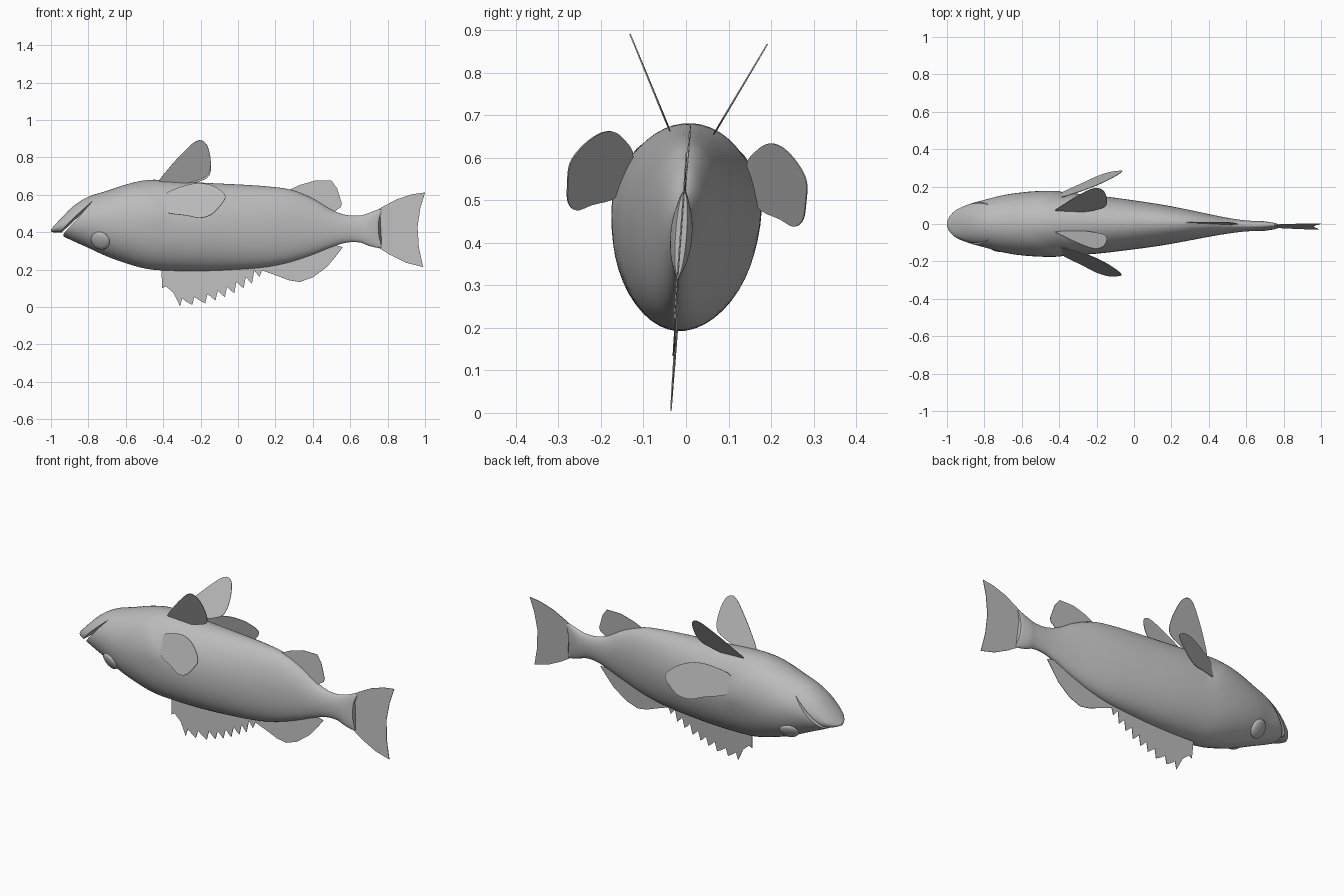
import bpy, bmesh, math
from mathutils import Matrix, Vector

old = bpy.data.objects.get("Cube")
if old:
    bpy.data.objects.remove(old, do_unlink=True)

# One matte grey for the whole fish
grey = bpy.data.materials.new("grey")
grey.use_nodes = True
grey.diffuse_color = (0.5, 0.5, 0.5, 1)
bsdf = next(n for n in grey.node_tree.nodes if n.type == 'BSDF_PRINCIPLED')
bsdf.inputs["Base Color"].default_value = (0.5, 0.5, 0.5, 1)
bsdf.inputs["Roughness"].default_value = 0.7

# The symmetric fish lies belly up, rolled a few degrees
PIVOT = Vector((0, 0, 0.45))
POSE = (Matrix.Translation(PIVOT + Vector((0, -0.004, 0)))
        @ Matrix.Rotation(math.radians(-0.4), 4, 'Z')
        @ Matrix.Rotation(math.radians(-4.3), 4, 'X')
        @ Matrix.Translation(-PIVOT))


def finish(name, bm):
    bmesh.ops.recalc_face_normals(bm, faces=bm.faces[:])
    me = bpy.data.meshes.new(name)
    bm.to_mesh(me)
    bm.free()
    me.transform(POSE)
    me.materials.append(grey)
    ob = bpy.data.objects.new(name, me)
    bpy.context.collection.objects.link(ob)
    return ob


def activate(ob):
    bpy.ops.object.select_all(action='DESELECT')
    ob.select_set(True)
    bpy.context.view_layer.objects.active = ob


def spline(pts, closed=False, steps=4):
    """Catmull-Rom curve through points of any dimension."""
    n, out = len(pts), []
    pick = (lambda i: pts[i % n]) if closed else (lambda i: pts[max(0, min(n - 1, i))])
    for i in range(n if closed else n - 1):
        a, b, c, d = (pick(i + k) for k in (-1, 0, 1, 2))
        for s in range(steps):
            t = s / steps
            out.append([q + t / 2 * (r - p + t * (2 * p - 5 * q + 4 * r - u
                        + t * (3 * (q - r) + u - p)))
                        for p, q, r, u in zip(a, b, c, d)])
    if not closed:
        out.append(list(pts[-1]))
    return out


# Body stations: x, belly height, back height, half width
stations = [
    (-1, .416, .404, .012), (-.985, .432, .398, .042), (-.95, .47, .385, .075),
    (-.88, .54, .352, .105), (-.8, .59, .316, .127), (-.7, .622, .27, .153),
    (-.6, .655, .234, .168), (-.5, .678, .206, .173), (-.4, .68, .195, .17),
    (-.2, .666, .192, .155), (0, .656, .2, .13), (.15, .646, .213, .108),
    (.28, .628, .24, .084), (.4, .58, .28, .06), (.5, .52, .32, .042),
    (.58, .492, .344, .031), (.65, .49, .345, .026), (.7, .503, .327, .025),
    (.75, .522, .316, .018), (.77, .52, .32, .013)]
SIDES = 48


def gill_bump(x, c):
    """Swelling of the gill cover that drops off at its rear edge."""
    if c < -0.2:
        return 0
    edge = -0.4 - 0.2 * max(0, c) ** 2
    rise = max(0, min(1, (x - edge + 0.2) / 0.2))
    fall = max(0, min(1, (edge + 0.03 - x) / 0.03))
    return 0.04 * rise * fall * min(1, (c + 0.2) * 3)


bm = bmesh.new()
rings = []
for x, top, bot, w in spline(stations, steps=5):
    mid = bot + 0.53 * (top - bot)
    ring = []
    for k in range(SIDES):
        a = math.tau * k / SIDES
        c, s = math.cos(a), math.sin(a)
        grow = 1 + gill_bump(x, c)
        dent = 0.02 * (1 - c * c) * max(0, (x - .65) / .12)
        z = mid + c * ((top - mid) if c > 0 else (mid - bot))
        ring.append(bm.verts.new((x - dent, w * s * grow, z)))
    rings.append(ring)
for r, q in zip(rings, rings[1:]):
    for k in range(SIDES):
        j = (k + 1) % SIDES
        bm.faces.new((r[k], r[j], q[j], q[k]))
bm.faces.new(rings[0])
bm.faces.new(rings[-1])
body = finish("body", bm)

# Mouth slit cut through the head
slit = [(-1.05, .395), (-.945, .402), (-.87, .476), (-.775, .562),
        (-.858, .464), (-.93, .39), (-.95, .33), (-1.05, .33)]
bm = bmesh.new()
face = bm.faces.new([bm.verts.new((x, -.3, z)) for x, z in slit])
ext = bmesh.ops.extrude_face_region(bm, geom=[face])
moved = [g for g in ext["geom"] if isinstance(g, bmesh.types.BMVert)]
bmesh.ops.translate(bm, verts=moved, vec=(0, .6, 0))
cutter = finish("mouth_cutter", bm)
cutter.hide_render = True
cutter.hide_set(True)
activate(body)
cut = body.modifiers.new("mouth", 'BOOLEAN')
cut.operation = 'DIFFERENCE'
cut.solver = 'EXACT'
cut.object = cutter
bpy.ops.object.modifier_apply(modifier=cut.name)
bpy.data.objects.remove(cutter, do_unlink=True)
bpy.ops.object.shade_smooth_by_angle(angle=math.radians(40))


def fin(name, outline, depth=lambda x, z: 0):
    """Thin plate from an outline in x and z; depth gives y."""
    bm = bmesh.new()
    bm.faces.new([bm.verts.new((x, depth(x, z), z)) for x, z in outline])
    ob = finish(name, bm)
    mod = ob.modifiers.new("thickness", 'SOLIDIFY')
    mod.thickness = 0.003
    mod.offset = 0
    return ob


# Tail and anal fins
fin("tail_fin", [(.73, .51), (.78, .54), (.85, .577), (.93, .603), (1, .613),
                 (.975, .53), (.96, .43), (.967, .32), (.99, .213), (.9, .236),
                 (.82, .275), (.73, .33)])
fin("anal_fin", [(.25, .6), (.28, .63), (.33, .653), (.41, .676), (.5, .676),
                 (.53, .635), (.555, .555), (.55, .535), (.5, .5), (.4, .55)])
fin("soft_dorsal_fin", [(.1, .24), (.13, .195), (.2, .17), (.27, .143), (.33, .133),
                        (.4, .158), (.48, .218), (.53, .28), (.56, .32),
                        (.5, .335), (.4, .31)])

# Spiny dorsal fin: each spine tip is followed by a scalloped notch
tips = [(-.405, .1), (-.31, .003), (-.245, .01), (-.175, .018), (-.12, .035),
        (-.07, .052), (-.02, .073), (.03, .1), (.075, .125), (.115, .16)]
edge = [(-.41, .21)]
for (x, z), (u, v) in zip(tips, tips[1:]):
    edge += [(x, z), (x + .012, max(z, v) + .035),
             ((x + u) / 2 + .008, (max(z, v) + v) / 2 + .014)]
edge[2:4] = [(-.385, .11), (-.345, .075)]
edge += [tips[-1], (.13, .2), (.12, .24)]
fin("spiny_dorsal_fin", edge)

# Paired fins and eyes
pelvic = spline([(-.42, .66), (-.37, .735), (-.29, .82), (-.23, .872), (-.19, .878),
                 (-.16, .845), (-.145, .77), (-.155, .71), (-.2, .68), (-.3, .655)], True)
pectoral = spline([(-.39, .59), (-.3, .632), (-.22, .648), (-.15, .638), (-.09, .605),
                   (-.065, .565), (-.1, .513), (-.14, .474), (-.2, .457),
                   (-.27, .472), (-.39, .5)], True)
for side, word in ((1, "left"), (-1, "right")):
    fin(word + "_pelvic_fin", pelvic, lambda x, z: side * (.052 + .5 * (z - .66)))
    fin(word + "_pectoral_fin", pectoral,
        lambda x, z: side * (.155 + .42 * (x + .37) - .32 * (z - .552)))
    bm = bmesh.new()
    bmesh.ops.create_uvsphere(bm, u_segments=28, v_segments=14, radius=.052)
    normal = Vector((-.3, side * .8, -.5))
    place = (Matrix.Translation((-.735, side * .111, .346))
             @ normal.to_track_quat('Z', 'Y').to_matrix().to_4x4()
             @ Matrix.Diagonal((1, 1, .35, 1)))
    bmesh.ops.transform(bm, matrix=place, verts=bm.verts[:])
    eye = finish(word + "_eye", bm)
    activate(eye)
    bpy.ops.object.shade_smooth_by_angle(angle=math.radians(40))
